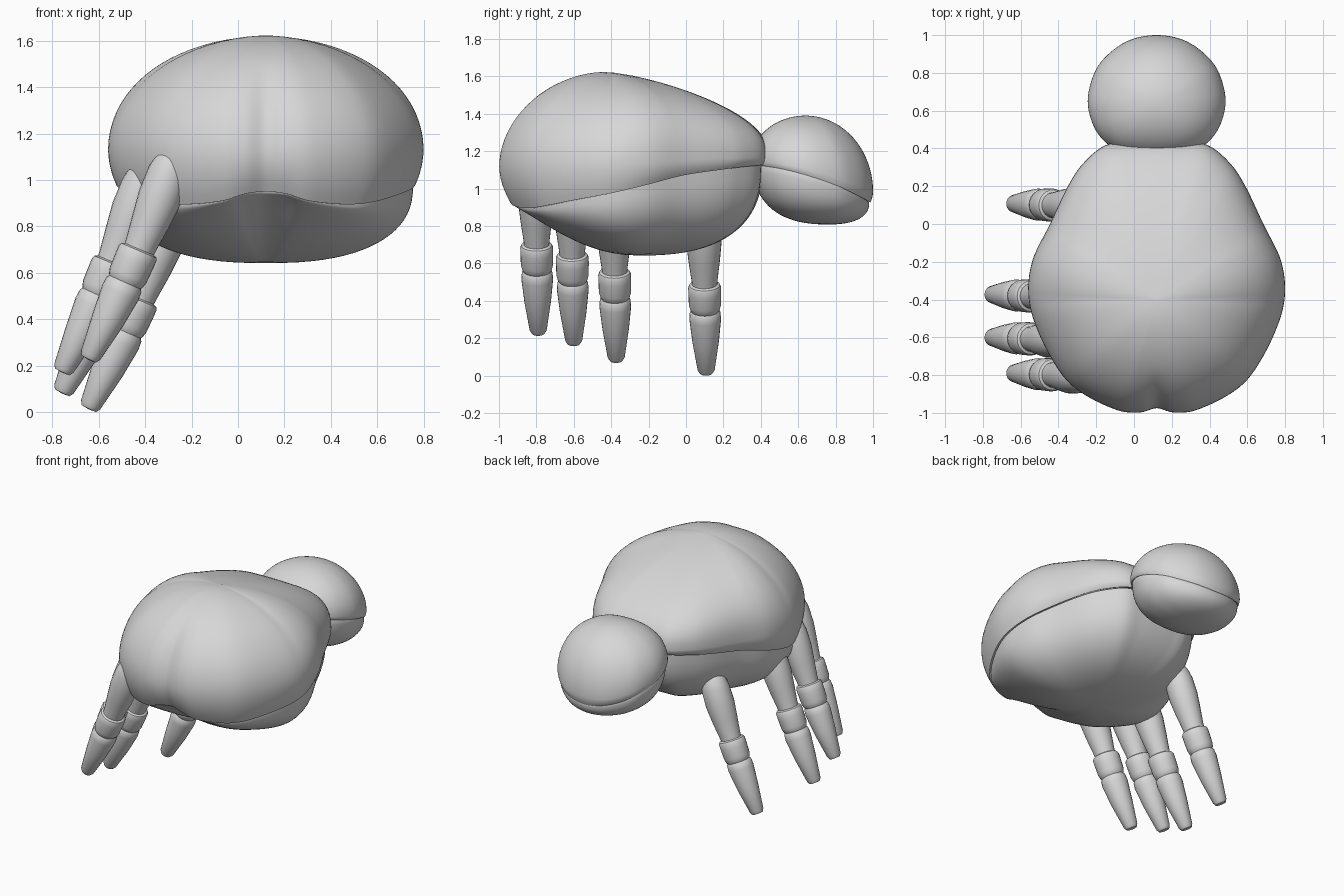
import bpy, bmesh, math
from mathutils import Vector

cube = bpy.data.objects.get("Cube")
if cube:
    bpy.data.objects.remove(cube, do_unlink=True)

SHADE = (0.68, 0.68, 0.68, 1)
grey = bpy.data.materials.new("plain_grey")
grey.use_nodes = True
grey.diffuse_color = SHADE
grey.node_tree.nodes["Principled BSDF"].inputs["Base Color"].default_value = SHADE

CENTRE = 0.12  # the body's middle plane in x
ROWS = 20


def closed_outline(half, steps=6):
    """Mirror half an outline in x and sample a closed Catmull-Rom curve through it."""
    pts = [Vector(p) for p in half]
    pts += [Vector((-p[0], *p[1:])) for p in half[-2:0:-1]]
    n = len(pts)
    out = []
    for k in range(n):
        a, b, c, d = (pts[(k + i) % n] for i in (-1, 0, 1, 2))
        for i in range(steps):
            t = i / steps
            out.append(b + (c - a) * (t / 2) + (a * 2 - b * 5 + c * 4 - d) * (t * t / 2)
                       + (b * 3 - a - c * 3 + d) * (t ** 3 / 2))
    return out


def loft(name, rings):
    """Skin closed rings of points; rings of no radius become poles."""
    bm = bmesh.new()
    loops = [[bm.verts.new(p) for p in ring] for ring in rings]
    n = len(loops[0])
    for low, high in zip(loops, loops[1:]):
        for i in range(n):
            j = (i + 1) % n
            bm.faces.new((low[i], low[j], high[j], high[i]))
    bmesh.ops.remove_doubles(bm, verts=bm.verts, dist=1e-5)
    bmesh.ops.recalc_face_normals(bm, faces=bm.faces)
    mesh = bpy.data.meshes.new(name)
    bm.to_mesh(mesh)
    bm.free()
    mesh.materials.append(grey)
    obj = bpy.data.objects.new(name, mesh)
    bpy.context.collection.objects.link(obj)
    bpy.ops.object.select_all(action="DESELECT")
    obj.select_set(True)
    bpy.context.view_layer.objects.active = obj
    bpy.ops.object.shade_smooth_by_angle(angle=math.radians(40))


def toward(point, centre_y, scale, z):
    """Outline point pulled toward the axis at centre_y, with a crease at the very front."""
    x, y = point[0] * scale, centre_y + (point[1] - centre_y) * scale
    fade = min(1, max(0, (-0.78 - y) / 0.18))
    return Vector((CENTRE + x, y + 0.025 * fade * math.exp(-(x / 0.06) ** 2), z))


def quarter(i, power):
    """Row i of a superellipse quarter: radius and height, from rim to pole."""
    a = math.pi / 2 * i / ROWS
    return (math.cos(a) ** (2 / power) if i < ROWS else 0), math.sin(a) ** (2 / power)


def dome(name, outline, centre_y, top, power, flatten):
    """Upper half: a hidden lip, a tucked-in rim, then a rounded cap."""
    rings = [[toward(p, centre_y, 0.93 - p[4], p[3] + 0.03) for p in outline]]
    for i in range(6, 0, -1):
        u = i / 6
        rings.append([toward(p, centre_y, 1 - p[4] * u * u, p[2] - (p[2] - p[3]) * u)
                      for p in outline])
    for i in range(ROWS + 1):
        ring = []
        for p in outline:
            r, h = quarter(i, power(Vector((p[0], p[1] - centre_y)).normalized().y))
            q = toward(p, centre_y, r, 0)
            q.z = p[2] + (top - p[2]) * h * flatten(q.y)
            ring.append(q)
        rings.append(ring)
    loft(name, rings)


def bowl(name, outline, rim_y, centre_y, bottom, power, flatten):
    """Lower half: hangs from just inside the rim of the dome."""
    rims = [toward(p, rim_y, (1 - p[4]) * 0.983, p[3]) for p in outline]
    axis = Vector((CENTRE, centre_y, 0))
    rings = [[Vector((CENTRE + (r.x - CENTRE) * 0.93, rim_y + (r.y - rim_y) * 0.93, r.z + 0.035))
              for r in rims]]
    for i in range(ROWS + 1):
        s, h = quarter(i, power)
        ring = []
        for r in rims:
            p = axis + Vector((r.x - axis.x, r.y - axis.y, 0)) * s
            p.z = r.z - (r.z - bottom) * h * flatten(p.y)
            ring.append(p)
        rings.append(ring)
    loft(name, rings)


def level(y):
    return 1


def back_slope(y):
    """The back falls away steadily behind the highest point."""
    d = y + 0.4
    return 1 - 0.44 * (d + math.sqrt(d * d + 0.01)) / 2


def front_wedge(y):
    """The belly thins out toward the front."""
    return 1 - 2 * max(0, -0.25 - y) ** 2


# Half outlines: x, y, widest height, rim height, rim tuck
body = closed_outline([
    (0, -1, 1.12, .95, .1), (.1, -1, 1.12, .94, .1), (.21, -.985, 1.12, .91, .1),
    (.38, -.905, 1.12, .895, .1), (.5, -.8, 1.12, .905, .08), (.615, -.6, 1.12, .94, .06),
    (.677, -.4, 1.13, .975, .05), (.66, -.2, 1.14, 1.02, .05), (.565, 0, 1.15, 1.07, .04),
    (.47, .2, 1.16, 1.1, .03), (.39, .32, 1.165, 1.115, .03), (.275, .415, 1.165, 1.125, .02),
    (.14, .435, 1.165, 1.13, .02), (0, .44, 1.165, 1.13, .02)])
dome("upper_body", body, -.4, 1.632, lambda d: 1.92 + .6 * min(1, max(0, 2 * d)), back_slope)
bowl("belly", body, -.4, -.25, .642, 2.5, front_wedge)

head = closed_outline([
    (0, .35, 1.15, 1.13, .02), (.14, .365, 1.15, 1.125, .02), (.25, .415, 1.145, 1.12, .02),
    (.33, .51, 1.13, 1.105, .02), (.365, .65, 1.1, 1.07, .02), (.33, .8, 1.06, 1.02, .02),
    (.255, .9, 1.02, .975, .03), (.14, .975, .99, .94, .04), (0, 1, .985, .925, .04)])
dome("upper_head", head, .64, 1.39, lambda d: 2, level)
bowl("lower_head", head, .64, .76, .808, 2.4, level)

# Jointed leg: height above the tip, radius
leg_profile = [
    (0, 0), (.003, .035), (.02, .046), (.17, .071), (.29, .085), (.325, .082),
    (.335, .074), (.345, .08), (.365, .086), (.43, .088), (.46, .088), (.472, .082),
    (.478, .068), (.5, .07), (.6, .084), (.7, .095), (.8, .092), (.86, .078),
    (.895, .054), (.905, 0)]


def leg(name, x, y, z):
    axis = lambda t: Vector((x + 0.5 * t - 0.085 * t * t, y - 0.018 * t, z + t))
    rings = []
    for t, r in leg_profile:
        along = (axis(t + 0.01) - axis(t - 0.01)).normalized()
        side = along.cross(Vector((0, 1, 0))).normalized()
        across = along.cross(side)
        turns = [math.tau * i / 24 for i in range(24)]
        rings.append([axis(t) + side * r * math.cos(a) + across * r * math.sin(a) for a in turns])
    loft(name, rings)


leg("first_right_leg", -.645, -.79, .225)
leg("second_right_leg", -.76, -.6, .17)
leg("third_right_leg", -.76, -.373, .08)
leg("back_right_leg", -.645, .108, .012)
